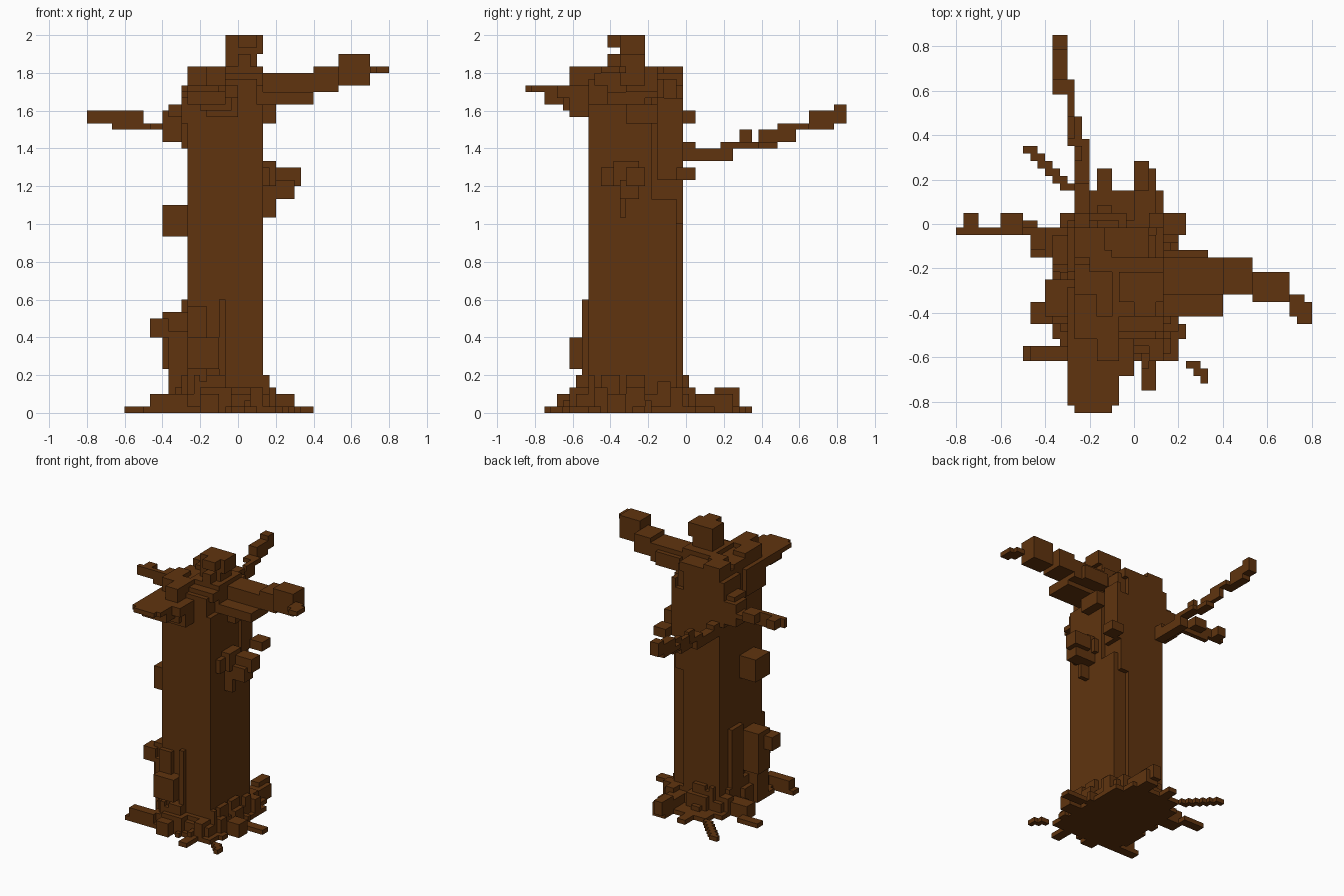
import bpy, bmesh, random
from math import radians
from mathutils import Vector

cube = bpy.data.objects.get("Cube")
if cube:
    bpy.data.objects.remove(cube, do_unlink=True)

U = 1 / 30  # edge of one cell

bark = bpy.data.materials.new("bark_brown")
bark.use_nodes = True
bark.diffuse_color = (0.117, 0.034, 0.0045, 1)
bsdf = bark.node_tree.nodes["Principled BSDF"]
bsdf.inputs["Base Color"].default_value = bark.diffuse_color
bsdf.inputs["Roughness"].default_value = 0.9


def box(x0, x1, y0, y1, z0, z1):
    """Set of cells inside a box."""
    return {(x, y, z) for x in range(x0, x1) for y in range(y0, y1) for z in range(z0, z1)}


def skin(name, cells):
    """Cover a set of cells with one shell and merge its flat areas."""
    bm = bmesh.new()
    for cell in cells:
        for axis in range(3):
            for side in (0, 1):
                beside = list(cell)
                beside[axis] += 2 * side - 1
                if tuple(beside) in cells:
                    continue
                a, b = Vector(), Vector()
                a[(axis + 1) % 3] = b[(axis + 2) % 3] = 1
                if not side:
                    a, b = b, a
                p = Vector(cell)
                p[axis] += side
                corners = [(q - Vector((0, 0.5, 0))) * U for q in (p, p + a, p + a + b, p + b)]
                bm.faces.new([bm.verts.new(q) for q in corners])
    bmesh.ops.remove_doubles(bm, verts=bm.verts[:], dist=U / 10)
    bmesh.ops.dissolve_limit(bm, angle_limit=radians(1), verts=bm.verts[:], edges=bm.edges[:])
    mesh = bpy.data.meshes.new(name)
    bm.to_mesh(mesh)
    bm.free()
    mesh.materials.append(bark)
    bpy.context.collection.objects.link(bpy.data.objects.new(name, mesh))


def stair(x, y, dx, dy, steps):
    """Thin root creeping diagonally over the ground."""
    cells = set()
    for i in range(steps):
        cells |= box(x + dx * i, x + dx * i + 2, y + dy * i, y + dy * i + 1, 0, 1)
    return cells


# Trunk: square column with nicked corners and bark ridges
trunk = box(-8, 3, -15, -1, 0, 53) | box(-8, 4, -12, -5, 0, 54)
trunk |= box(-8, 1, -2, 0, 0, 52) | box(3, 4, -15, -12, 0, 49)
trunk |= box(3, 4, -5, -1, 0, 34) | box(3, 4, -4, 0, 37, 50) | box(1, 3, -1, 0, 30, 48)
skin("trunk", trunk)

# Ragged top and broken stump
crown = box(-8, 4, -14, -5, 52, 54) | box(-5, -2, -18, -12, 52, 55)
crown |= box(-8, -5, -15, -9, 50, 55) | box(-3, 4, -12, -4, 53, 55)
crown |= box(-6, 2, -6, 0, 52, 54) | box(-8, -4, -4, 0, 50, 55) | box(-6, -3, -6, -3, 53, 55)
crown |= box(-2, 3, -10, -6, 55, 58) | box(0, 2, -12, -6, 55, 57)
crown |= box(-2, 4, -10, -6, 57, 60) | box(0, 3, -12, -6, 58, 60)
skin("crown", crown)

# Front branch: flat ledge with a bracket below
ledge = box(-8, -3, -25, -24, 51, 52) | box(-9, -2, -24, -20, 51, 52)
ledge |= box(-8, -2, -22, -18, 49, 52) | box(-9, 0, -20, -15, 50, 52)
ledge |= box(-6, -1, -19, -15, 48, 51) | box(-5, 0, -18, -15, 47, 50)
skin("front_branch", ledge | box(-9, -8, -15, -8, 46, 52))

# Thick branch on the left side
thick = box(3, 12, -9, -4, 50, 54) | box(4, 12, -12, -6, 49, 51) | box(4, 10, -5, -3, 50, 53)
thick |= box(12, 16, -9, -4, 51, 55) | box(16, 21, -10, -6, 52, 57)
thick |= box(21, 23, -12, -9, 54, 55) | box(22, 24, -13, -10, 54, 55)
skin("left_branch", thick | box(4, 6, -9, -4, 46, 49))

# Thin branch on the right side, with two buds
thin = box(-24, -15, -1, 0, 46, 48) | box(-20, -9, -1, 0, 45, 46)
for x in (-23, -18):
    thin |= box(x, x + 2 + (x > -20), 0, 2, 46, 48)
thin |= box(-14, -9, -3, 0, 45, 46) | box(-12, -8, -4, 0, 43, 48)
skin("right_branch", thin | box(-11, -8, -5, -1, 47, 49) | box(-9, -8, -6, 0, 42, 52))

# Rising branch at the back
rising = box(-8, -6, -1, 2, 40, 43) | box(-8, -6, 0, 8, 40, 42) | box(-8, -6, 6, 12, 42, 43)
rising |= box(-8, -7, 9, 11, 43, 45) | box(-9, -7, 11, 15, 42, 43)
rising |= box(-9, -8, 12, 18, 43, 45) | box(-9, -8, 15, 20, 45, 46)
rising |= box(-11, -9, 18, 24, 45, 46) | box(-11, -9, 20, 26, 46, 48)
skin("back_branch", rising | box(-11, -9, 24, 26, 48, 49))

# Twigs on the left side
twigs = box(4, 5, -13, -6, 36, 39) | box(4, 6, -11, -7, 36, 40)
twigs |= box(4, 9, -10, -7, 34, 37) | box(6, 10, -9, -6, 36, 39)
skin("left_twigs", twigs | box(4, 6, -10, -9, 31, 35) | box(4, 7, -1, 2, 37, 39))

# Knots and burls
burls = box(-12, -8, -12, -7, 28, 33) | box(-14, -11, -13, -10, 12, 15)
burls |= box(-12, -8, -12, -8, 7, 16) | box(-11, -8, -13, -9, 0, 13)
burls |= box(-8, -3, -18, -15, 7, 12) | box(-8, -5, -16, -14, 0, 17)
skin("burls", burls | box(-3, -2, -16, -15, 4, 18) | box(-9, -8, -7, -3, 0, 18))

# Root flare: plates that shrink with height
roots = box(-8, 4, -18, 5, 0, 1)
for z in range(4):
    i = (z + 1) // 2
    roots |= box(-10 + i, 6 - i, -18 + i, 2 - i, z, z + 1)

# Surface roots
roots |= stair(-10, 5, -1, 1, 6) | stair(7, -19, 1, -1, 2) | box(9, 10, -21, -19, 0, 1)
roots |= box(-15, -9, -18, -16, 0, 1) | box(-14, -8, -18, -16, 0, 3)
roots |= box(-18, -13, -1, 1, 0, 1) | box(-14, -9, -4, -1, 0, 3)
roots |= box(-5, -3, 4, 8, 0, 1) | box(0, 3, 0, 8, 0, 3) | box(0, 2, 5, 9, 1, 4)
roots |= box(1, 3, -22, -18, 0, 1) | box(-6, -3, -20, -17, 0, 3)
roots |= box(6, 9, -12, -9, 0, 3) | box(7, 12, -8, -6, 0, 1)

# Small lumps around the foot of the trunk, low ones reaching further out
random.seed(4)
for i in range(16):
    out = i % 3
    h, w = random.randint(1, 2) + 2 * (2 - out), random.randint(1, 3)
    x, y = random.randint(-8, 2), random.randint(-15, -2)
    roots |= box(x, x + w, -17 - out, -14, 0, h) | box(x, x + w, -1, 1 + out, 0, h)
    roots |= box(4, 5 + out, y, y + w, 0, h) | box(-9 - out, -8, y, y + w, 0, h)
skin("roots", roots)
